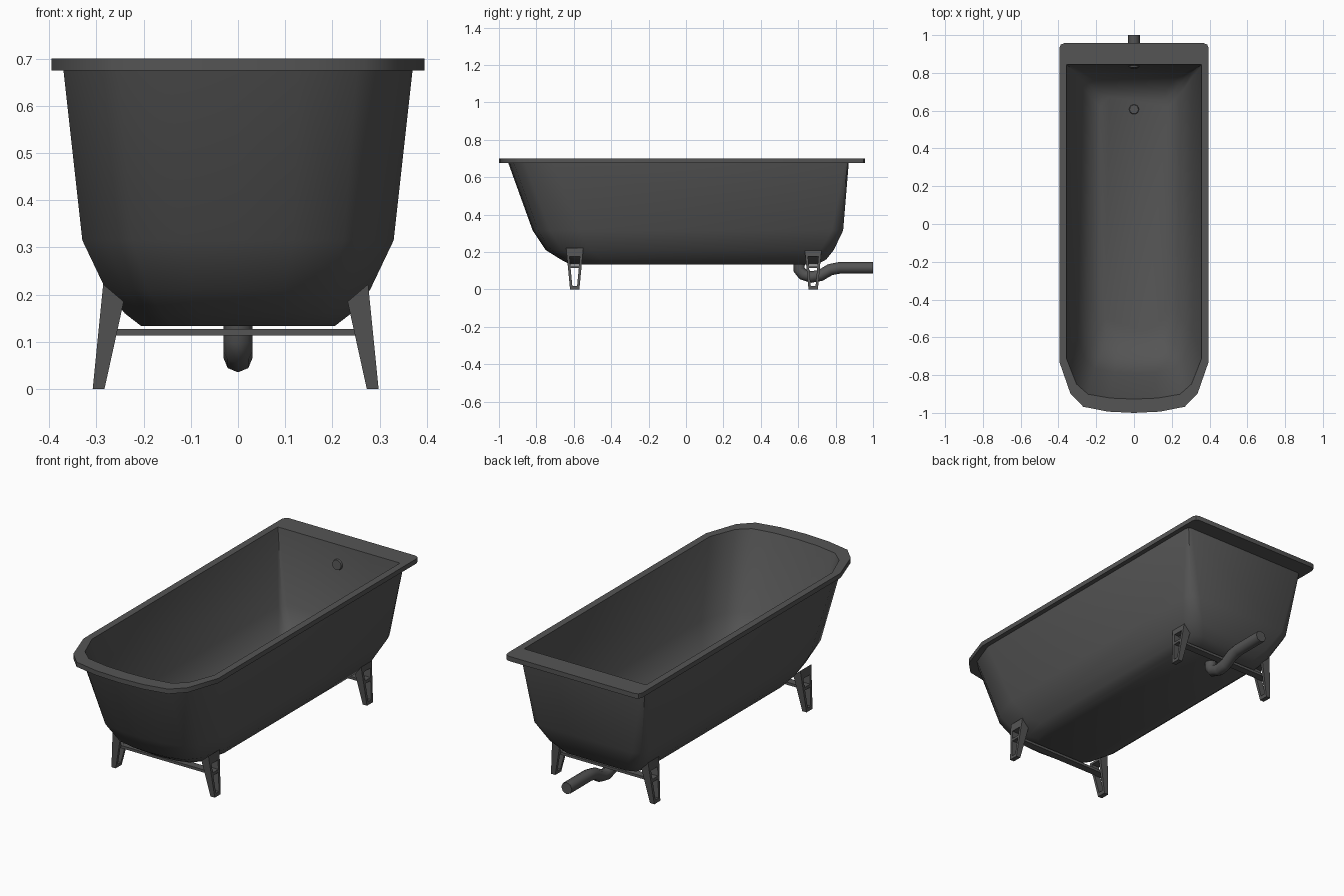
import bpy, bmesh, math
from mathutils import Vector

if "Cube" in bpy.data.objects:
    bpy.data.objects.remove(bpy.data.objects["Cube"], do_unlink=True)

IRON = (0.09, 0.09, 0.09, 1)
mat = bpy.data.materials.new("dark iron")
mat.use_nodes = True
mat.diffuse_color = IRON
bsdf = mat.node_tree.nodes["Principled BSDF"]
bsdf.inputs["Base Color"].default_value = IRON
bsdf.inputs["Roughness"].default_value = 0.6


def finish(name, bm, smooth=None):
    bmesh.ops.recalc_face_normals(bm, faces=bm.faces)
    mesh = bpy.data.meshes.new(name)
    bm.to_mesh(mesh)
    bm.free()
    mesh.materials.append(mat)
    ob = bpy.data.objects.new(name, mesh)
    bpy.context.collection.objects.link(ob)
    if smooth:
        bpy.ops.object.select_all(action='DESELECT')
        ob.select_set(True)
        bpy.context.view_layer.objects.active = ob
        bpy.ops.object.shade_smooth_by_angle(angle=math.radians(smooth))
    return ob


# Plan outline of the tub: rounded front end, nearly square back end
FRONT_ARC = [(1, 0), (0.85, 0.63), (0.68, 0.88), (0.35, 0.975)]


def outline(z, w, back, front, depth, r):
    half = []
    for a in (90, 45, 0):
        c, s = math.cos(math.radians(a)), math.sin(math.radians(a))
        half.append((w - r + r * c, back - r + r * s))
    half += [(w * u, front + depth * (1 - v)) for u, v in FRONT_ARC]
    pts = half + [(0, front)] + [(-x, y) for x, y in reversed(half)]
    return [Vector((x, y, z)) for x, y in pts]


# Tub: one loft up the outside, over the rim and down the inside
# (height, half width, back, front, front rounding depth, back corner radius)
rings = [
    (0.133, 0.205, 0.70, -0.62, 0.20, 0.06),
    (0.16, 0.24, 0.75, -0.67, 0.22, 0.07),
    (0.21, 0.28, 0.79, -0.75, 0.24, 0.07),
    (0.315, 0.33, 0.84, -0.82, 0.25, 0.06),
    (0.675, 0.37, 0.87, -0.95, 0.24, 0.02),
    (0.675, 0.395, 0.957, -1.0, 0.27, 0.025),
    (0.70, 0.395, 0.957, -1.0, 0.27, 0.025),
    (0.70, 0.358, 0.845, -0.927, 0.215, 0.006),
    (0.32, 0.31, 0.81, -0.79, 0.22, 0.03),
    (0.215, 0.26, 0.76, -0.72, 0.21, 0.05),
    (0.175, 0.22, 0.71, -0.63, 0.20, 0.05),
    (0.155, 0.18, 0.67, -0.57, 0.18, 0.05),
]
bm = bmesh.new()
loops = [[bm.verts.new(p) for p in outline(*ring)] for ring in rings]
for lo, hi in zip(loops, loops[1:]):
    n = len(lo)
    for i in range(n):
        j = (i + 1) % n
        bm.faces.new((lo[i], lo[j], hi[j], hi[i]))
bm.faces.new(loops[0])
bm.faces.new(loops[-1])
finish("tub", bm, 42)


# Legs: tapered open frames leaning outwards
def x_out(z):
    return 0.303 - 0.10 * z


def x_in(z):
    return 0.278 - 0.22 * z


def half_width(z):
    return 0.025 + 0.095 * z


def slab(bm, y_of, z0, z_in, z_out, side, y):
    """Block between two heights; y_of gives its depth range at a height."""
    corners = [(x_out(z0), z0), (x_in(z0), z0), (x_in(z_in), z_in), (x_out(z_out), z_out)]
    sides = [[bm.verts.new((side * x - 0.005, y + y_of(z)[k], z)) for x, z in corners]
             for k in (0, 1)]
    for f in sides:
        bm.faces.new(f)
    for i in range(4):
        j = (i + 1) % 4
        bm.faces.new((sides[0][i], sides[0][j], sides[1][j], sides[1][i]))


def full(z):
    return (-half_width(z), half_width(z))


def rail(s):
    return lambda z: (s * half_width(z), s * (half_width(z) - 0.014))


def box(name, centre, size):
    bm = bmesh.new()
    bmesh.ops.create_cube(bm, size=1)
    bmesh.ops.scale(bm, vec=size, verts=bm.verts)
    bmesh.ops.translate(bm, vec=centre, verts=bm.verts)
    return finish(name, bm)


for place, y in (("front", -0.595), ("back", 0.68)):
    for hand, side in (("left", 1), ("right", -1)):
        bm = bmesh.new()
        slab(bm, rail(1), 0, 0.185, 0.222, side, y)
        slab(bm, rail(-1), 0, 0.185, 0.222, side, y)
        slab(bm, full, 0, 0.018, 0.018, side, y)
        slab(bm, full, 0.113, 0.128, 0.128, side, y)
        slab(bm, full, 0.175, 0.185, 0.222, side, y)
        finish(f"{place}_{hand}_leg", bm)
    box(f"{place}_cross_bar", (-0.005, y, 0.12), (0.51, 0.04, 0.014))

# Waste pipe with its trap
path = [(0.605, 0.15), (0.605, 0.105), (0.625, 0.08), (0.67, 0.066), (0.72, 0.075),
        (0.77, 0.105), (0.82, 0.115), (1.0, 0.115)]
curve = bpy.data.curves.new("waste_pipe", 'CURVE')
curve.dimensions = '3D'
curve.bevel_depth = 0.031
curve.bevel_resolution = 2
curve.use_fill_caps = True
spline = curve.splines.new('POLY')
spline.points.add(len(path) - 1)
for point, (y, z) in zip(spline.points, path):
    point.co = (0, y, z, 1)
spline.use_smooth = True
curve.materials.append(mat)
bpy.context.collection.objects.link(bpy.data.objects.new("waste_pipe", curve))


# Drain and overflow fittings
def disc(name, centre, radius, depth, tilt):
    bm = bmesh.new()
    bmesh.ops.create_cone(bm, cap_ends=True, segments=16, radius1=radius,
                          radius2=radius * 0.85, depth=depth)
    ob = finish(name, bm, 30)
    ob.location = centre
    ob.rotation_euler = (tilt, 0, 0)


disc("drain", (0, 0.607, 0.157), 0.027, 0.008, 0)
disc("overflow", (0, 0.834, 0.60), 0.03, 0.016, math.radians(85))
